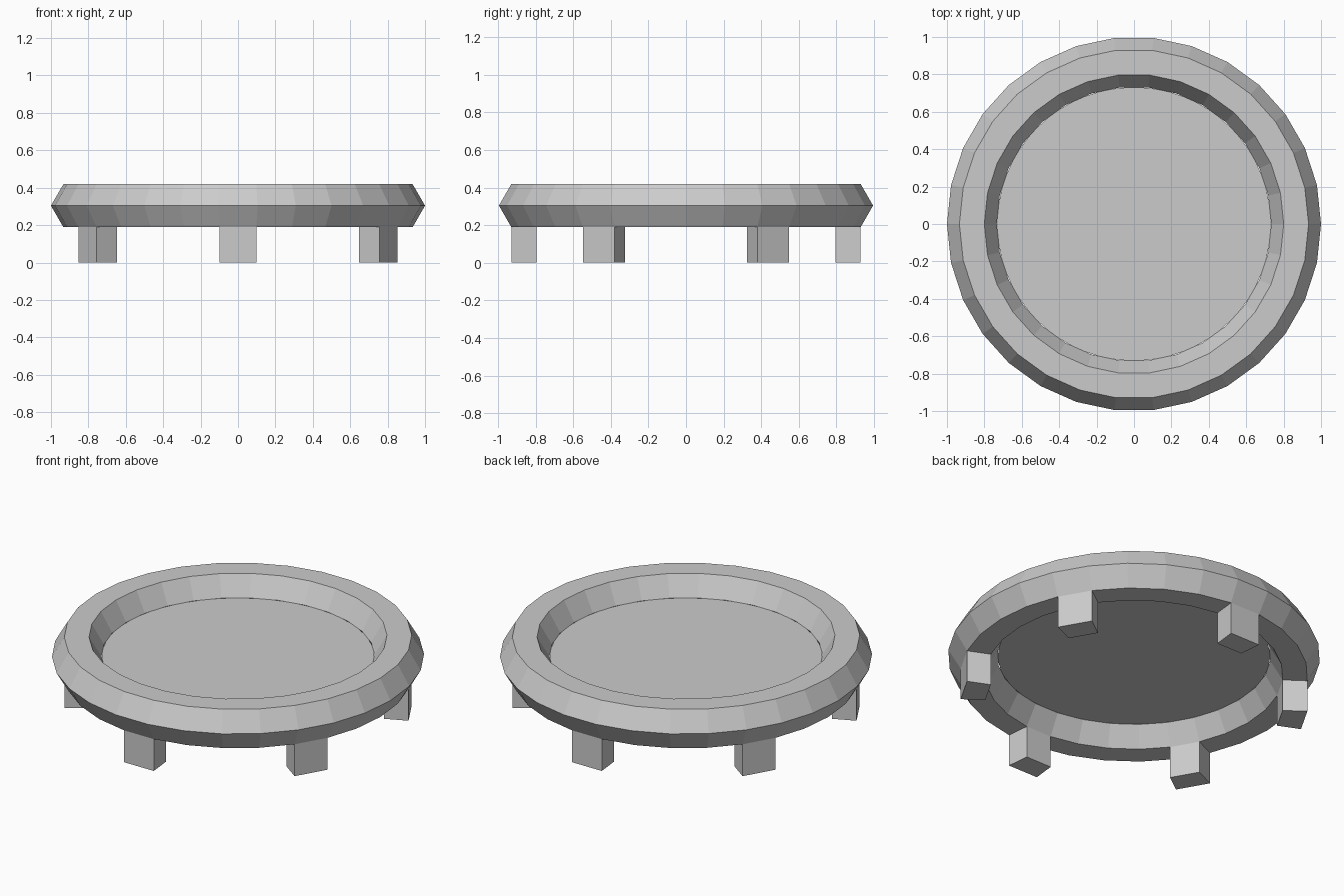
import bpy
import bmesh
from math import cos, sin, radians, sqrt

cube = bpy.data.objects.get("Cube")
if cube:
    bpy.data.objects.remove(cube, do_unlink=True)

SIDES = 30
STEP = 360 / SIDES
TUBE = 0.133                   # radius of the six-sided rim section
RIM = 1 - TUBE                 # radius of the rim's centre line
MID_Z = 0.304
BOTTOM_Z = MID_Z - TUBE * sqrt(3) / 2

grey = bpy.data.materials.new("plain_grey")
grey.use_nodes = True
colour = (0.6, 0.6, 0.6, 1)
grey.diffuse_color = colour
grey.node_tree.nodes["Principled BSDF"].inputs["Base Color"].default_value = colour


def finish(obj, name):
    obj.name = name
    obj.data.name = name
    obj.data.materials.append(grey)
    return obj


def polar(radius, angle, z):
    return (radius * cos(radians(angle)), radius * sin(radians(angle)), z)


# Rim: faceted ring with a hexagonal section
bpy.ops.mesh.primitive_torus_add(major_segments=SIDES, minor_segments=6,
                                 major_radius=RIM, minor_radius=TUBE,
                                 location=(0, 0, MID_Z))
finish(bpy.context.object, "rim")

# Tray floor: flat disc filling the ring at mid height
bpy.ops.mesh.primitive_circle_add(vertices=SIDES, radius=RIM - TUBE,
                                  fill_type='NGON', location=(0, 0, MID_Z))
finish(bpy.context.object, "tray_floor")


# Legs: single rim segments drawn down to the ground
def make_leg(index, angle):
    inner, outer = RIM - TUBE / 2, RIM + TUBE / 2
    corners = [(inner, -1), (outer, -1), (outer, 1), (inner, 1)]
    bm = bmesh.new()
    base = bm.faces.new([bm.verts.new(polar(r, angle + side * STEP / 2, 0))
                         for r, side in corners])
    top = bmesh.ops.extrude_face_region(bm, geom=[base], use_keep_orig=True)["geom"]
    bmesh.ops.translate(bm, vec=(0, 0, BOTTOM_Z),
                        verts=[v for v in top if isinstance(v, bmesh.types.BMVert)])
    bmesh.ops.recalc_face_normals(bm, faces=bm.faces)
    name = f"leg_{index + 1}"
    mesh = bpy.data.meshes.new(name)
    bm.to_mesh(mesh)
    bm.free()
    obj = bpy.data.objects.new(name, mesh)
    bpy.context.collection.objects.link(obj)
    finish(obj, name)


for i in range(6):
    make_leg(i, 30 + 60 * i)
